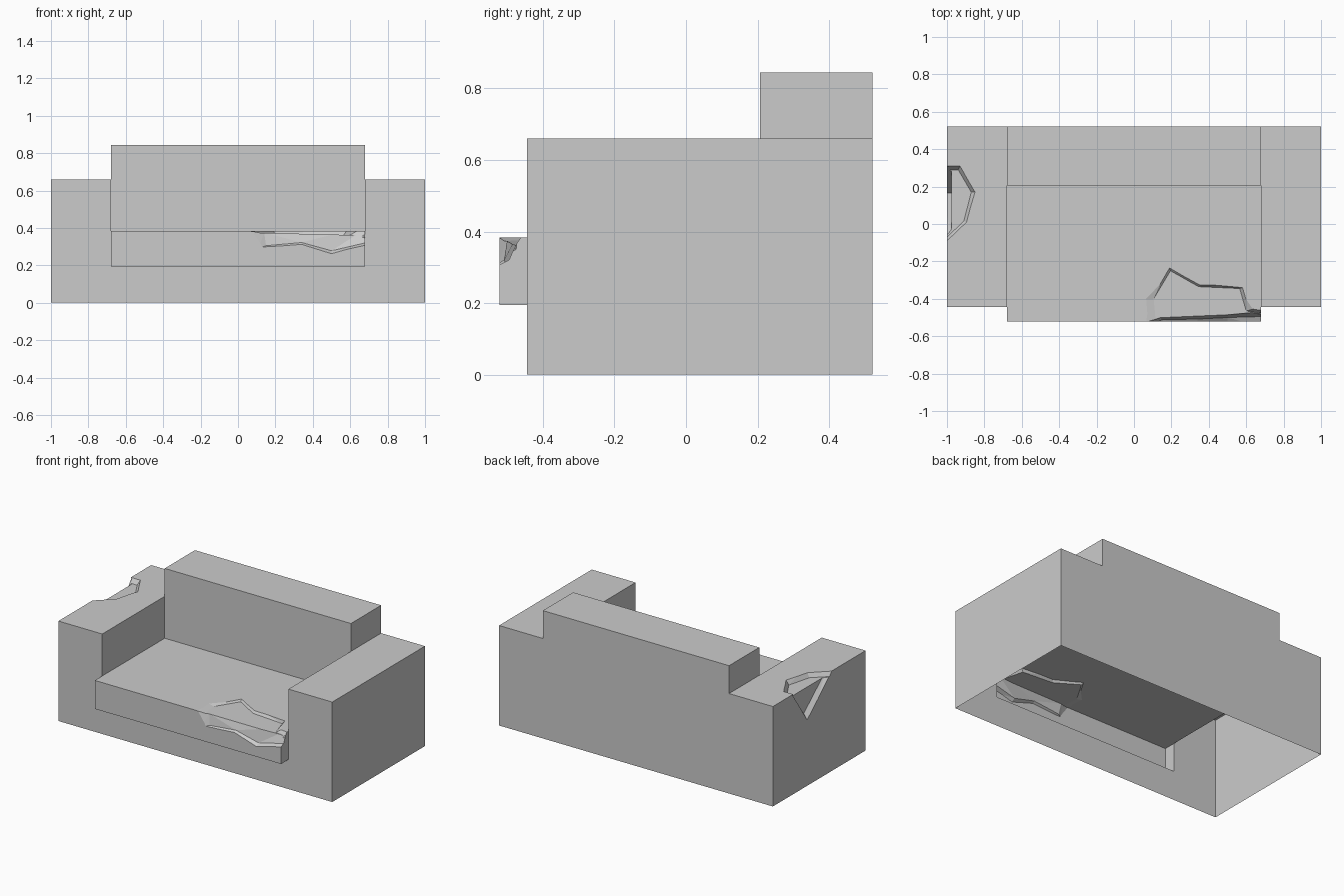
import bpy, bmesh
from mathutils import Vector

if "Cube" in bpy.data.objects:
    bpy.data.objects.remove(bpy.data.objects["Cube"])


def finish(bm, name):
    bmesh.ops.recalc_face_normals(bm, faces=bm.faces)
    mesh = bpy.data.meshes.new(name)
    bm.to_mesh(mesh)
    bm.free()
    ob = bpy.data.objects.new(name, mesh)
    bpy.context.collection.objects.link(ob)
    return ob


# Sofa body: outer skin of filled blocks on a coarse grid
xs = [-1, -0.68, 0.68, 1]
ys = [-0.522, -0.445, 0.207, 0.522]
zs = [0, 0.195, 0.383, 0.66, 0.844]


def filled(i, j, k):
    if not (0 <= i < 3 and 0 <= j < 3 and 0 <= k < 4):
        return False
    if j == 0:                      # overhanging seat front
        return i == 1 and k == 1
    if i != 1:                      # arms
        return k < 3
    return k < 2 if j == 1 else True  # seat, backrest


bm = bmesh.new()
for i in range(3):
    for j in range(3):
        for k in range(4):
            if not filled(i, j, k):
                continue
            for axis in range(3):
                for side in (0, 1):
                    n = [i, j, k]
                    n[axis] += 2 * side - 1
                    if filled(*n):
                        continue
                    corners = []
                    for a, b in ((0, 0), (1, 0), (1, 1), (0, 1)):
                        c = [i, j, k]
                        c[axis] += side
                        c[(axis + 1) % 3] += a
                        c[(axis + 2) % 3] += b
                        corners.append(bm.verts.new((xs[c[0]], ys[c[1]], zs[c[2]])))
                    bm.faces.new(corners)
bmesh.ops.remove_doubles(bm, verts=bm.verts, dist=1e-4)
bmesh.ops.recalc_face_normals(bm, faces=bm.faces)
bmesh.ops.dissolve_limit(bm, angle_limit=0.01, verts=bm.verts, edges=bm.edges)
sofa = finish(bm, "sofa")


def gouge(rim, floor):
    """Cut a chipped hollow whose walls run from the rim to the floor outline."""
    bm = bmesh.new()
    rim = [Vector(p) for p in rim]
    floor = [Vector(p) for p in floor]
    outer = [bm.verts.new(r + (r - f)) for r, f in zip(rim, floor)]
    inner = [bm.verts.new(f) for f in floor]
    n = len(rim)
    for a in range(n):
        b = (a + 1) % n
        bm.faces.new((outer[a], outer[b], inner[b], inner[a]))
    bm.faces.new(outer)
    bm.faces.new(inner)
    bmesh.ops.triangulate(bm, faces=bm.faces)
    cutter = finish(bm, "gouge_cutter")
    cutter.hide_render = True
    mod = sofa.modifiers.new("gouge", 'BOOLEAN')
    mod.operation = 'DIFFERENCE'
    mod.solver = 'EXACT'
    mod.object = cutter
    bpy.context.view_layer.objects.active = sofa
    bpy.ops.object.modifier_apply(modifier=mod.name)
    bpy.data.objects.remove(cutter)


# Chip in the left arm: top side, then outer side
T, D = 0.66, 0.632
gouge([(x, y, T) for x, y in ((-1.05, .31), (-.93, .31), (-.85, .17), (-.895, .01), (-1, -.09), (-1.05, -.135))],
      [(x, y, D) for x, y in ((-1.05, .29), (-.94, .29), (-.87, .17), (-.91, .015), (-1, -.07), (-1.05, -.115))])
gouge([(-1, y, z) for y, z in ((.31, .70), (.31, .645), (.165, .435), (-.09, .66), (-.13, .70))],
      [(-.975, y, z) for y, z in ((.29, .70), (.29, .645), (.165, .47), (-.06, .66), (-.10, .70))])

# Chip in the seat: top side, front side, and the front right corner
S = 0.383
top = [(.06, -.56), (.065, -.40), (.19, -.235), (.35, -.325), (.58, -.34), (.635, -.455), (.72, -.475), (.72, -.56)]
low = [(.12, -.56), (.105, -.40), (.195, -.25), (.345, -.335), (.565, -.345), (.60, -.465), (.72, -.485), (.72, -.56)]
gouge([(x, y, S) for x, y in top],
      [(x, y, S - .008 - .025 * max(0, x - .08)) for x, y in low])
gouge([(x, -.522, z) for x, z in ((.06, .42), (.075, .38), (.13, .298), (.34, .312), (.50, .262), (.68, .307), (.72, .317), (.72, .42))],
      [(.13, -.50, .42), (.14, -.50, .376), (.15, -.512, .305), (.34, -.508, .322), (.50, -.50, .278),
       (.68, -.495, .32), (.72, -.495, .33), (.72, -.455, .42)])
gouge([(.68, y, z) for y, z in ((-.56, .29), (-.522, .312), (-.475, .35), (-.463, .42), (-.56, .42))],
      [(.64, y, z) for y, z in ((-.56, .32), (-.522, .335), (-.485, .355), (-.468, .42), (-.56, .42))])

# The underside is open
bm = bmesh.new()
bm.from_mesh(sofa.data)
bottom = [f for f in bm.faces if all(v.co.z < 1e-4 for v in f.verts)]
bmesh.ops.delete(bm, geom=bottom, context='FACES')
bm.to_mesh(sofa.data)
bm.free()
